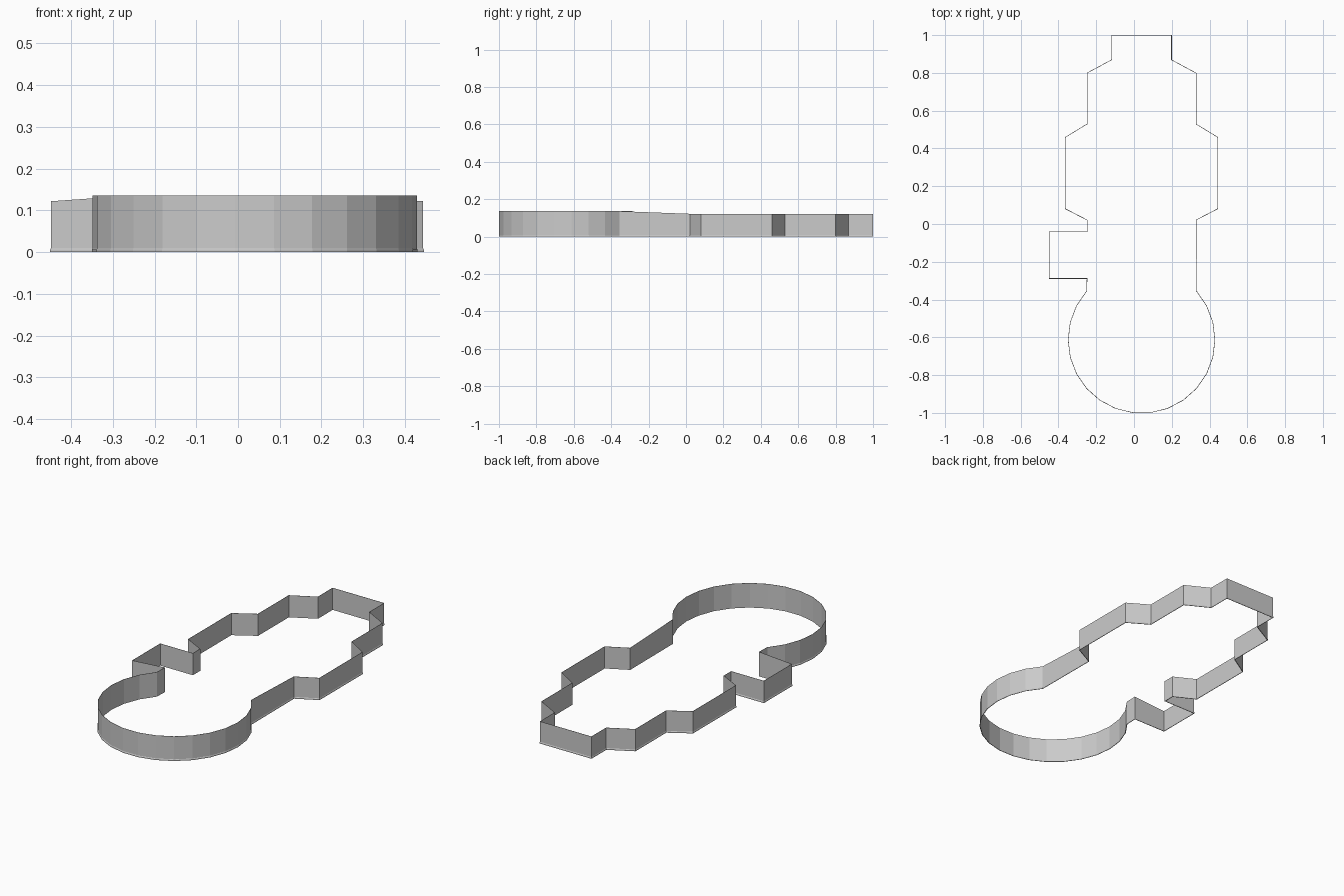
import bpy, bmesh
from math import cos, sin, tau
from mathutils import Vector

if "Cube" in bpy.data.objects:
    bpy.data.objects.remove(bpy.data.objects["Cube"])

LOW, HIGH = 0.122, 0.136      # wall heights: stepped body / round end

# Right side of the stepped body, clockwise from the top edge
CX = 0.04
right = [(0.16, 1.0), (0.16, 0.87), (0.29, 0.80), (0.29, 0.53),
         (0.405, 0.46), (0.405, 0.08), (0.29, 0.02)]
path = [(CX + x, y, LOW) for x, y in right]

# Round end: 26-sided circle, open at the neck
R, CY, N = 0.39, -0.613, 26
for i in range(3, -17, -1):
    a = tau * i / N
    path.append((CX + R * cos(a), CY + R * sin(a), HIGH))

# Side notch box, then the mirrored body
path += [(-0.25, -0.29, HIGH), (-0.45, -0.29, LOW),
         (-0.45, -0.04, LOW), (-0.25, -0.04, LOW)]
path += [(CX - x, y, LOW) for x, y in reversed(right)]


def inward(i):
    """Mitred inward offset direction at path point i."""
    p, q, r = (Vector(path[(i + k) % len(path)][:2]) for k in (-1, 0, 1))
    d1, d2 = (q - p).normalized(), (r - q).normalized()
    n1, n2 = Vector((d1.y, -d1.x)), Vector((d2.y, -d2.x))
    return (n1 + n2) / (1 + n1.dot(n2))


# Thin wall with a small outer lip at the foot, swept round the path
bm = bmesh.new()
rings = []
for i, (x, y, h) in enumerate(path):
    n = inward(i)
    section = [(0, 0), (0, 0.006), (0.0015, 0.009), (0.0015, h),
               (0.003, h), (0.003, 0)]
    rings.append([bm.verts.new((x + n.x * o, y + n.y * o, z)) for o, z in section])
for i, a in enumerate(rings):
    b = rings[(i + 1) % len(rings)]
    for j in range(len(a)):
        k = (j + 1) % len(a)
        bm.faces.new((a[j], a[k], b[k], b[j]))
bmesh.ops.recalc_face_normals(bm, faces=bm.faces)

mesh = bpy.data.meshes.new("outline_wall")
bm.to_mesh(mesh)
bm.free()
bpy.context.collection.objects.link(bpy.data.objects.new("outline_wall", mesh))
